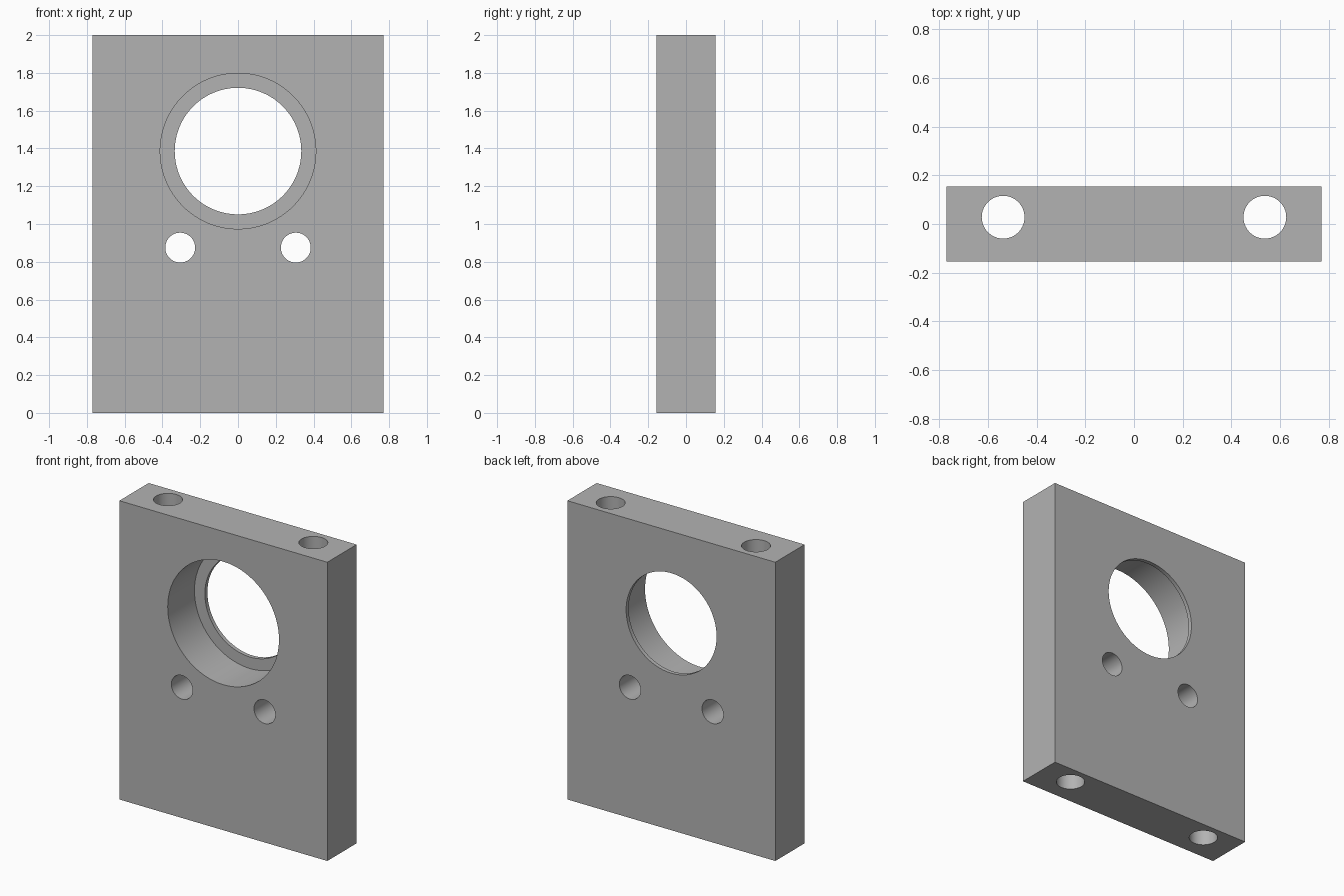
import bpy
from math import pi, radians

if "Cube" in bpy.data.objects:
    bpy.data.objects.remove(bpy.data.objects["Cube"], do_unlink=True)

WIDTH, DEPTH, HEIGHT = 1.54, 0.31, 2.0
BORE_Z = 1.386
LIP = 0.027  # thickness of the retaining lip at the back

# Plain grey metal
grey = bpy.data.materials.new("grey metal")
grey.use_nodes = True
colour = (0.45, 0.45, 0.45, 1)
grey.diffuse_color = colour
grey.node_tree.nodes["Principled BSDF"].inputs["Base Color"].default_value = colour

# Rectangular plate
bpy.ops.mesh.primitive_cube_add(size=1, location=(0, 0, HEIGHT / 2))
plate = bpy.context.object
plate.name = "mounting_plate"
plate.scale = (WIDTH, DEPTH, HEIGHT)
bpy.ops.object.transform_apply(location=True, rotation=False, scale=True)
plate.data.materials.append(grey)


def drill(name, radius, length, location, along_y=True, sides=64):
    """Cut a round hole through the plate along y or z."""
    bpy.ops.mesh.primitive_cylinder_add(
        vertices=sides, radius=radius, depth=length, location=location,
        rotation=(pi / 2 if along_y else 0, 0, 0))
    cutter = bpy.context.object
    cutter.name = name
    cutter.hide_render = True
    cutter.data.materials.append(grey)
    cut = plate.modifiers.new(name, "BOOLEAN")
    cut.operation = "DIFFERENCE"
    cut.solver = "EXACT"
    cut.object = cutter
    bpy.context.view_layer.objects.active = plate
    bpy.ops.object.modifier_apply(modifier=cut.name)
    bpy.data.objects.remove(cutter, do_unlink=True)


# Stepped main bore: wide pocket from the front, narrower opening at the back
drill("pocket", 0.412, DEPTH, (0, -LIP, BORE_Z), sides=128)
drill("through_bore", 0.335, DEPTH * 2, (0, 0, BORE_Z), sides=128)

# Paired screw holes across the plate and long holes down its height
for side in (-1, 1):
    drill("screw_hole", 0.079, DEPTH * 2, (side * 0.306, 0, 0.875))
    drill("long_hole", 0.088, HEIGHT * 1.2, (side * 0.538, 0.028, HEIGHT / 2), along_y=False)

# Smooth hole walls with crisp edges
bpy.ops.object.select_all(action="DESELECT")
plate.select_set(True)
bpy.context.view_layer.objects.active = plate
bpy.ops.object.shade_smooth_by_angle(angle=radians(30))
